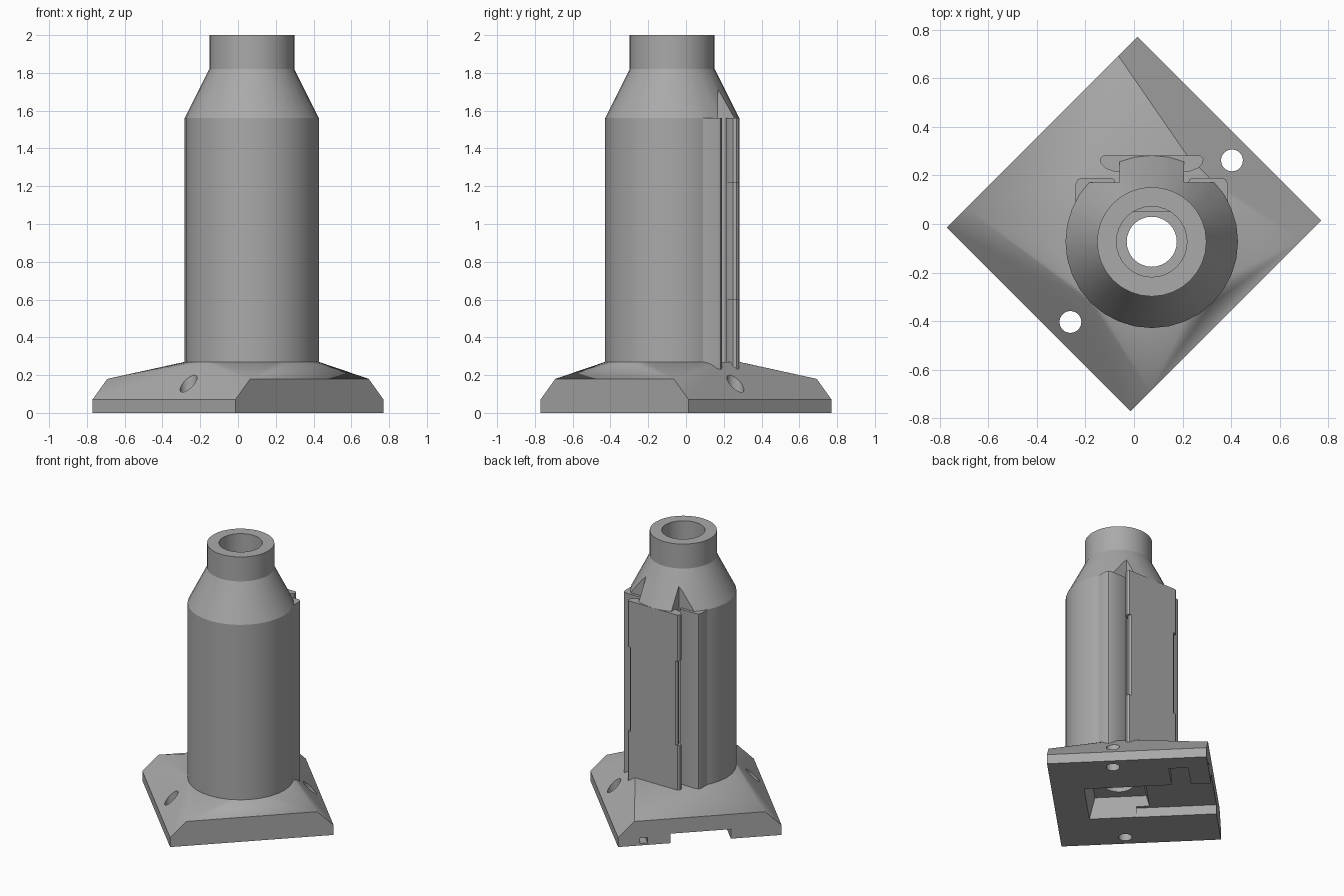
import bpy, bmesh, math
from mathutils import Matrix, Vector

cube = bpy.data.objects.get("Cube")
if cube:
    bpy.data.objects.remove(cube, do_unlink=True)

mat = bpy.data.materials.new("plain_grey")
mat.use_nodes = True
GREY = (0.4, 0.4, 0.4, 1)
mat.diffuse_color = GREY
mat.node_tree.nodes["Principled BSDF"].inputs["Base Color"].default_value = GREY

CX, CY = 0.073, -0.073          # axis of the column
R = 0.355
TURN = Matrix.Rotation(math.radians(-45), 4, 'Z')   # local x = u, local y = v


def finish(name, bm, matrix=None):
    if matrix:
        bm.transform(matrix)
    bmesh.ops.recalc_face_normals(bm, faces=bm.faces[:])
    mesh = bpy.data.meshes.new(name)
    bm.to_mesh(mesh)
    bm.free()
    mesh.materials.append(mat)
    ob = bpy.data.objects.new(name, mesh)
    bpy.context.collection.objects.link(ob)
    return ob


def prism(name, outline, z0, z1, matrix=None, top_scale=1.0):
    """Extrude a plan outline; the top may shrink about the outline's centre."""
    bm = bmesh.new()
    mid = sum((Vector(p) for p in outline), Vector((0, 0))) / len(outline)
    low = [bm.verts.new((x, y, z0)) for x, y in outline]
    high = [bm.verts.new((*(mid + (Vector(p) - mid) * top_scale), z1)) for p in outline]
    bm.faces.new(low)
    bm.faces.new(high)
    n = len(low)
    for i in range(n):
        j = (i + 1) % n
        bm.faces.new((low[i], low[j], high[j], high[i]))
    return finish(name, bm, matrix)


def rect(x0, x1, y0, y1):
    return [(x0, y0), (x1, y0), (x1, y1), (x0, y1)]


def circle(x, y, r, n=32):
    return [(x + r * math.cos(math.tau * i / n), y + r * math.sin(math.tau * i / n))
            for i in range(n)]


def cut(ob, cutters):
    bpy.context.view_layer.objects.active = ob
    for c in cutters:
        mod = ob.modifiers.new("cut", 'BOOLEAN')
        mod.operation, mod.solver, mod.object = 'DIFFERENCE', 'EXACT', c
        bpy.ops.object.modifier_apply(modifier=mod.name)
        bpy.data.objects.remove(c, do_unlink=True)


def smooth(ob):
    bpy.ops.object.select_all(action='DESELECT')
    ob.select_set(True)
    bpy.context.view_layer.objects.active = ob
    bpy.ops.object.shade_smooth_by_angle(angle=math.radians(25))


# Base: slab with two bevelled sides, drawn up to the foot of the column
U, V, V_TOP = 0.535, 0.555, 0.444
bm = bmesh.new()
for su in (-1, 1):
    for sv in (-1, 1):
        for v, z in ((V, 0), (V, 0.07), (V_TOP, 0.18)):
            bm.verts.new(TURN @ Vector((su * U, sv * v, z)))
for x, y in circle(CX, CY, R) + [(-0.14, 0.28), (0.22, 0.28), (-0.24, 0.19), (0.31, 0.19)]:
    bm.verts.new((x, y, 0.27))
hull = bmesh.ops.convex_hull(bm, input=bm.verts[:])
loose = [v for v in bm.verts if not v.link_faces]
bmesh.ops.delete(bm, geom=loose, context='VERTS')
base = finish("base", bm)

# Underside pocket, cable channel, side recess, bore and screw holes
cutters = [
    prism("pocket", rect(-0.11, 0.32, -0.21, 0.20), -0.01, 0.14, TURN, 0.8),
    prism("channel", rect(-0.6, 0.0, -0.21, 0.20), -0.02, 0.07, TURN),
    prism("recess", rect(-0.40, -0.27, 0.15, 0.42), -0.03, 0.065, TURN),
    prism("side_port", rect(-0.6, -0.35, 0.355, 0.405), 0.015, 0.055, TURN),
    prism("bore", circle(CX, CY, 0.103), -0.1, 0.5),
]
for s in (-1, 1):
    cutters.append(prism("screw_hole", circle(0.1, s * 0.47, 0.045, 24), -0.1, 0.5, TURN))
cut(base, cutters)
smooth(base)

# Column: turned profile with a stepped bore
profile = [(0.103, 0.2), (R, 0.2), (R, 1.56), (0.225, 1.82), (0.225, 2.0),
           (0.145, 2.0), (0.145, 0.3), (0.103, 0.3)]
bm = bmesh.new()
rings = [[bm.verts.new((x, y, z)) for x, y in circle(CX, CY, r)] for r, z in profile]
for k, a in enumerate(rings):
    b = rings[(k + 1) % len(rings)]
    for i in range(len(a)):
        j = (i + 1) % len(a)
        bm.faces.new((a[i], a[j], b[j], b[i]))
column = finish("column", bm)
NECK = 0.133
cut(column, [prism("neck_cut", rect(*sorted((CX + s * NECK, CX + s * 0.6)), 0.17, 0.6), 0.1, 1.9)
             for s in (-1, 1)])
smooth(column)


def mirrored(half):
    return [(CX - x, y) for x, y in half] + [(CX + x, y) for x, y in reversed(half)]


# Flat shoulders beside the rail
half = [(0.313, 0.05), (0.313, 0.165), (0.305, 0.183), (0.288, 0.19),
        (0.17, 0.19), (0.155, 0.185), (0.15, 0.17), (0.12, 0.17)]
smooth(prism("back_shoulders", mirrored(half), 0.2, 1.56))

# Rail head: wide lips at the ends, narrower in the middle
for name, z0, z1, tip in (("rail_lower", 0.22, 0.6, 0.213),
                          ("rail_middle", 0.6, 1.22, 0.195),
                          ("rail_upper", 1.22, 1.56, 0.213)):
    half = [(0.12, 0.215), (0.15, 0.213), (tip - 0.025, 0.228), (tip - 0.003, 0.25),
            (tip, 0.268), (tip - 0.012, 0.281)]
    smooth(prism(name, mirrored(half), z0, z1))
